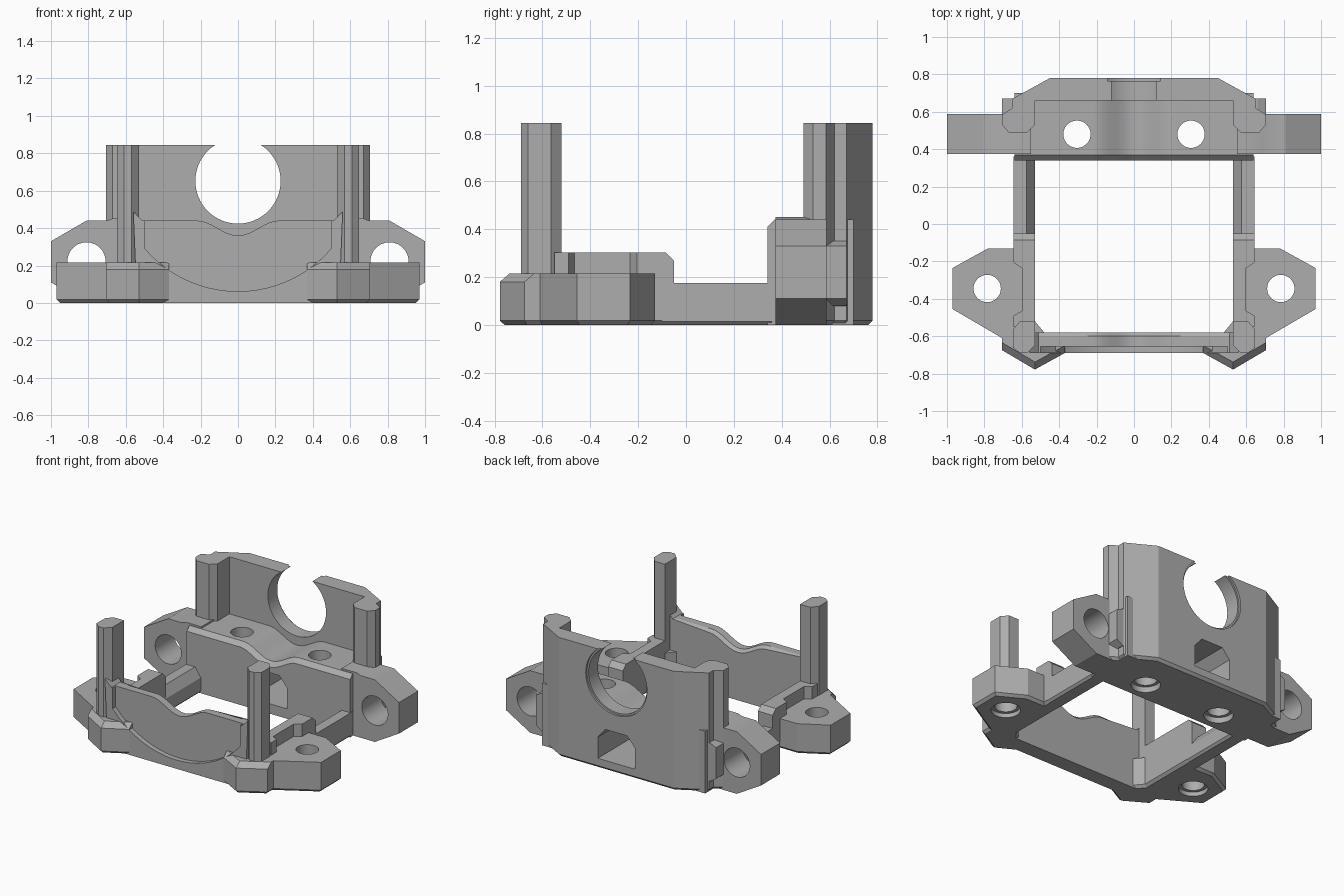
import bpy, bmesh
from math import cos, sin, pi, sqrt

if "Cube" in bpy.data.objects:
    bpy.data.objects.remove(bpy.data.objects["Cube"])

GREY = (0.42, 0.42, 0.42, 1)
mat = bpy.data.materials.new("plain grey")
mat.use_nodes = True
mat.diffuse_color = GREY
mat.node_tree.nodes["Principled BSDF"].inputs["Base Color"].default_value = GREY


def prism(name, pts, axis, lo, hi, chamfer=0, rule=None):
    """Extrude a profile along Y or Z; chamfer the edges whose two ends satisfy the rule."""
    bm = bmesh.new()
    ends = [[bm.verts.new((a, b, h) if axis == "Z" else (a, h, b)) for a, b in pts] for h in (lo, hi)]
    n = len(pts)
    for ring in ends:
        bm.faces.new(ring)
    for i in range(n):
        j = (i + 1) % n
        bm.faces.new((ends[0][i], ends[0][j], ends[1][j], ends[1][i]))
    bmesh.ops.recalc_face_normals(bm, faces=bm.faces)
    if rule:
        edges = [e for e in bm.edges if all(rule(v.co) for v in e.verts)]
        bmesh.ops.bevel(bm, geom=edges, offset=chamfer, segments=1, affect="EDGES", profile=0.5)
    mesh = bpy.data.meshes.new(name)
    bm.to_mesh(mesh)
    bm.free()
    mesh.materials.append(mat)
    obj = bpy.data.objects.new(name, mesh)
    bpy.context.collection.objects.link(obj)
    return obj


def circle(x, y, r, n=48):
    return [(x + r * cos(2 * pi * i / n), y + r * sin(2 * pi * i / n)) for i in range(n)]


def cut(obj, pts, axis, lo, hi):
    """Remove an extruded profile from a part."""
    cutter = prism("cutter", pts, axis, lo, hi)
    cutter.hide_render = True
    mod = obj.modifiers.new("cut", "BOOLEAN")
    mod.operation, mod.solver, mod.object = "DIFFERENCE", "EXACT", cutter
    bpy.context.view_layer.objects.active = obj
    bpy.ops.object.modifier_apply(modifier=mod.name)
    bpy.data.objects.remove(cutter)


def both_sides(half):
    return half + [(-a, b) for a, b in reversed(half)]


def mirror(obj):
    obj.modifiers.new("mirror", "MIRROR")
    return obj


def bottom(co):
    return co.z < 0.001


# Saddle-shaped top edge shared by the front wall and the rear block
saddle = [(x / 100, 0.44 - 0.04 * (1 + cos(pi * x / 22))) for x in range(22, -23, -2)]
parts = []

# Front corners with mounting ears
ear = prism("front_ear", [(0.53, -0.05), (0.645, -0.05), (0.645, -0.13), (0.78, -0.13), (0.97, -0.235),
                          (0.97, -0.455), (0.705, -0.61), (0.705, -0.675), (0.53, -0.778), (0.37, -0.69),
                          (0.37, -0.58), (0.48, -0.58), (0.53, -0.52)], "Z", 0, 0.215, 0.018, bottom)
# Sloped toe on the front of each corner
bm = bmesh.new()
bm.from_mesh(ear.data)
toe = [e for e in bm.edges if all(v.co.z > 0.21 and v.co.y < -0.67 for v in e.verts)]
bmesh.ops.bevel(bm, geom=toe, offset=0.035, segments=1, affect="EDGES", profile=0.5)
bm.to_mesh(ear.data)
bm.free()
cut(ear, circle(0.785, -0.345, 0.073), "Z", -0.1, 0.5)
cut(ear, circle(0.785, -0.345, 0.095), "Z", -0.1, 0.03)
parts.append(mirror(ear))

# Raised rim and hook along the inside of each ear
rim = prism("side_rim", [(0.53, -0.55), (0.645, -0.55), (0.645, -0.49), (0.6, -0.465), (0.6, -0.235),
                         (0.645, -0.205), (0.645, -0.05), (0.53, -0.05)], "Z", 0.17, 0.303, 0.035,
            lambda co: co.z > 0.3 and co.y > -0.1)
parts.append(mirror(rim))

# Side rails joining front and rear
parts.append(mirror(prism("side_rail", [(0.53, 0.015), (0.545, 0), (0.63, 0), (0.645, 0.015), (0.645, 0.175),
                                        (0.575, 0.175), (0.53, 0.11)], "Y", -0.1, 0.36)))

# Front posts
parts.append(mirror(prism("front_post", [(0.53, -0.52), (0.61, -0.52), (0.648, -0.565), (0.648, -0.66),
                                         (0.61, -0.69), (0.57, -0.69), (0.53, -0.65)], "Z", 0.1, 0.845)))

# Front wall with a rounded recess on its outer face
wall = prism("front_wall", [(-0.54, 0), (0.54, 0), (0.56, 0.49), (0.51, 0.44)] + saddle
             + [(-0.51, 0.44), (-0.56, 0.49)], "Y", -0.69, -0.58, 0.02,
             lambda co: co.y > -0.6 and co.z > 0.3 and abs(co.x) < 0.52)
arc = [(x / 20, 0.72 - sqrt(0.658 ** 2 - (x / 20) ** 2)) for x in range(-10, 11)]
cut(wall, arc + [(0.5, 0.6), (-0.5, 0.6)], "Y", -0.8, -0.655)
parts.append(wall)

# Rear block with screw holes and a central window
block = prism("rear_block", [(-0.64, 0), (0.64, 0), (0.64, 0.44)] + saddle + [(-0.64, 0.44)],
              "Y", 0.34, 0.7, 0.03, lambda co: co.y < 0.35 and co.z > 0.3)
window = [(-0.145, 0.07), (0.145, 0.07), (0.145, 0.22), (0.085, 0.29), (-0.085, 0.29), (-0.145, 0.22)]
cut(block, window, "Y", 0.2, 0.9)
for x in (-0.305, 0.305):
    cut(block, circle(x, 0.48, 0.073), "Z", -0.1, 0.6)
    cut(block, circle(x, 0.48, 0.095), "Z", -0.1, 0.04)
parts.append(block)

# Rear wall with its corner posts and the open round bore
back = prism("rear_wall", both_sides([(0.53, 0.66), (0.53, 0.53), (0.57, 0.49), (0.67, 0.49), (0.705, 0.53),
                                      (0.705, 0.585), (0.65, 0.62), (0.65, 0.67), (0.45, 0.78)]),
             "Z", 0, 0.845, 0.018, bottom)
cut(back, circle(0, 0.652, 0.228, 64), "Y", 0.5, 0.9)
cut(back, circle(0, 0.652, 0.24, 64), "Y", 0.765, 0.9)
cut(back, window, "Y", 0.2, 0.9)
parts.append(back)

# Rear side wings with cross holes
wing = prism("rear_wing", [(0.55, 0), (0.81, 0), (1, 0.11), (1, 0.33), (0.81, 0.44), (0.7, 0.44),
                           (0.67, 0.452), (0.55, 0.452)], "Y", 0.375, 0.588)
cut(wing, circle(0.81, 0.222, 0.102), "Y", 0.2, 0.8)
parts.append(mirror(wing))

# Small bosses behind the wings
parts.append(mirror(prism("wing_boss", [(0.6, 0.08), (0.66, 0.08), (0.705, 0.11), (0.705, 0.33),
                                        (0.66, 0.35), (0.6, 0.35)], "Y", 0.57, 0.67)))

# Smooth bores, sharp edges elsewhere
bpy.ops.object.select_all(action="DESELECT")
for obj in parts:
    obj.select_set(True)
bpy.context.view_layer.objects.active = parts[0]
bpy.ops.object.shade_smooth_by_angle(angle=0.4)
